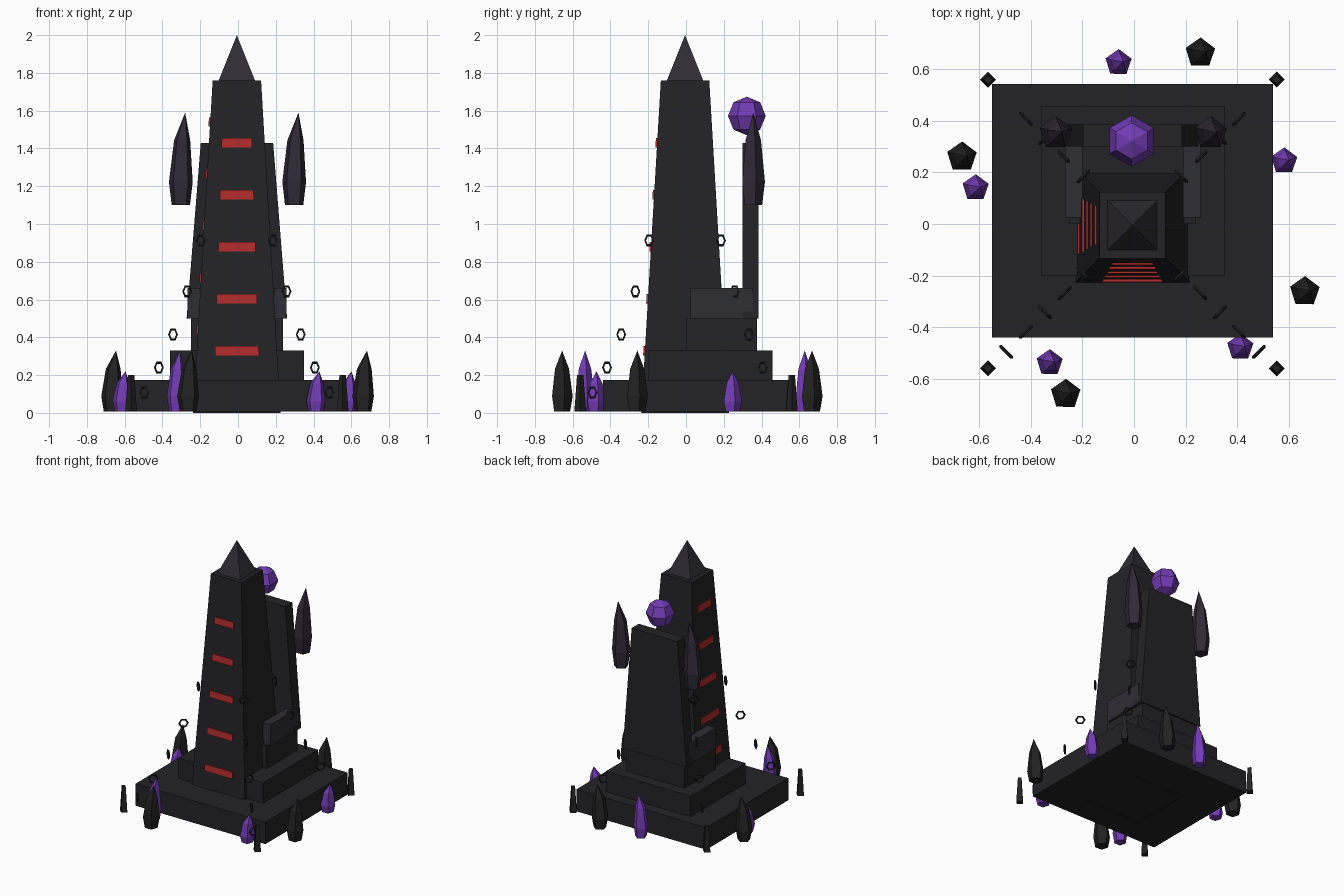
import bpy, bmesh, math
from math import cos, sin, pi

if "Cube" in bpy.data.objects:
    bpy.data.objects.remove(bpy.data.objects["Cube"])

def material(name, rgb):
    m = bpy.data.materials.new(name)
    m.diffuse_color = (*rgb, 1)
    m.use_nodes = True
    m.node_tree.nodes["Principled BSDF"].inputs["Base Color"].default_value = m.diffuse_color
    return m

STONE = material("dark_stone", (0.017, 0.016, 0.019))
CAP = material("cap_stone", (0.028, 0.026, 0.034))
BLACK = material("black_crystal", (0.016, 0.016, 0.017))
DUSK = material("dusk_crystal", (0.030, 0.022, 0.038))
PURPLE = material("purple_crystal", (0.17, 0.045, 0.46))
RED = material("red_glow", (0.45, 0.025, 0.025))
CX, CY = -0.006, -0.005

def loft(name, rings, mat):
    """Skin a stack of equal-sized point rings and cap both ends."""
    bm = bmesh.new()
    rows = [[bm.verts.new(p) for p in r] for r in rings]
    n = len(rows[0])
    for a, b in zip(rows, rows[1:]):
        for i in range(n):
            j = (i + 1) % n
            bm.faces.new((a[i], a[j], b[j], b[i]))
    bm.faces.new(rows[0][::-1])
    bm.faces.new(rows[-1])
    bmesh.ops.remove_doubles(bm, verts=bm.verts, dist=1e-5)
    bmesh.ops.recalc_face_normals(bm, faces=bm.faces)
    me = bpy.data.meshes.new(name)
    bm.to_mesh(me)
    bm.free()
    me.materials.append(mat)
    ob = bpy.data.objects.new(name, me)
    bpy.context.collection.objects.link(ob)
    return ob

def rect(x0, x1, y0, y1, z):
    return [(x0, y0, z), (x1, y0, z), (x1, y1, z), (x0, y1, z)]

def square(h, z):
    return rect(CX - h, CX + h, CY - h, CY + h, z)

def ngon(x, y, z, r, n, start=0.0):
    return [(x + r * cos(start + 2 * pi * i / n), y + r * sin(start + 2 * pi * i / n), z)
            for i in range(n)]

def box(name, x0, x1, y0, y1, z0, z1, mat=STONE):
    return loft(name, [rect(x0, x1, y0, y1, z0), rect(x0, x1, y0, y1, z1)], mat)

# Stepped base and seat
box("base_slab", -0.55, 0.538, -0.44, 0.543, 0.008, 0.175)
box("base_step", -0.36, 0.35, -0.20, 0.458, 0.175, 0.33)
box("seat_block", -0.25, 0.238, 0.0, 0.375, 0.33, 0.50)

# Armrests and tapered backrest
box("armrest_left", -0.268, -0.20, 0.025, 0.355, 0.50, 0.66, CAP)
box("armrest_right", 0.19, 0.257, 0.025, 0.355, 0.50, 0.66, CAP)
loft("backrest", [rect(-0.272, 0.26, 0.30, 0.385, 0.50),
                  rect(-0.197, 0.186, 0.30, 0.385, 1.43)], STONE)

# Obelisk shaft and pointed cap
def half(z):
    return 0.232 - 0.059 * z

loft("obelisk_shaft", [square(half(0), 0), square(half(1.76), 1.76)], STONE)
loft("obelisk_cap", [square(0.096, 1.76), square(0, 2.0)], CAP)

# Glowing bands on the front and left faces
def band(name, zc, left):
    rings = []
    for z in (zc - 0.025, zc + 0.025):
        h = half(z)
        w = 0.545 * h
        pts = [(-w, -h - 0.008), (w, -h - 0.008), (w, -h + 0.02), (-w, -h + 0.02)]
        if left:
            pts = [(y, -x) for x, y in pts]
        rings.append([(CX + x, CY + y, z) for x, y in pts])
    loft(name, rings, RED)

for i in range(5):
    band(f"front_band_{i}", 0.33 + 0.275 * i, False)
    band(f"left_band_{i}", 0.44 + 0.275 * i, True)

# Low-poly orb above the backrest
loft("orb", [ngon(-0.009, 0.322, 1.572 - 0.102 * cos(pi * k / 4), 0.1 * sin(pi * k / 4), 6, pi / 2)
             for k in range(5)], PURPLE)

# Five-sided crystals with an off-centre tip
def crystal(name, x, y, z, r, h, mat):
    a = math.radians(17)
    lean = 0.35 * r
    loft(name, [ngon(x, y, z, 0.77 * r, 5, a),
                ngon(x, y, z + 0.25 * h, r, 5, a),
                ngon(x + 0.3 * lean, y, z + 0.7 * h, 0.68 * r, 5, a),
                ngon(x + lean, y + 0.2 * lean, z + h, 0, 5)], mat)

crystal("floating_crystal_left", -0.303, 0.352, 1.10, 0.066, 0.49, DUSK)
crystal("floating_crystal_right", 0.297, 0.352, 1.10, 0.066, 0.49, DUSK)
for i, (x, y, h) in enumerate([(-0.06, 0.625, 0.33), (-0.327, -0.538, 0.33),
                               (-0.614, 0.14, 0.22), (0.582, 0.244, 0.22),
                               (0.412, -0.478, 0.22)]):
    crystal(f"purple_crystal_{i}", x, y, 0.008, 0.053, h - 0.008, PURPLE)
for i, (x, y) in enumerate([(0.257, 0.663), (-0.667, 0.26), (0.662, -0.262), (-0.265, -0.66)]):
    crystal(f"black_crystal_{i}", x, y, 0.008, 0.06, 0.322, BLACK)

# Corner posts, each with a chain of alternating links rising to the obelisk
LINK_T = [0.49, 0.413, 0.338, 0.263, 0.19]
LINK_Z = [0.108, 0.24, 0.415, 0.643, 0.913]
for c, (sx, sy) in enumerate([(1, 1), (-1, 1), (-1, -1), (1, -1)]):
    x, y = CX + 0.56 * sx, 0.56 * sy
    loft(f"corner_post_{c}", [ngon(x, y, 0.008, 0.031, 4), ngon(x, y, 0.2, 0.017, 4)], BLACK)
    for k, (t, z) in enumerate(zip(LINK_T, LINK_Z)):
        yaw = math.atan2(sy, sx) + (pi / 2 if k % 2 == 0 else 0)
        bpy.ops.mesh.primitive_torus_add(
            major_segments=6, minor_segments=4, major_radius=0.03, minor_radius=0.007,
            location=(CX + t * sx, CY + t * sy, z), rotation=(pi / 2, 0, yaw))
        link = bpy.context.object
        link.name = f"chain_link_{c}_{k}"
        link.data.materials.append(BLACK)
